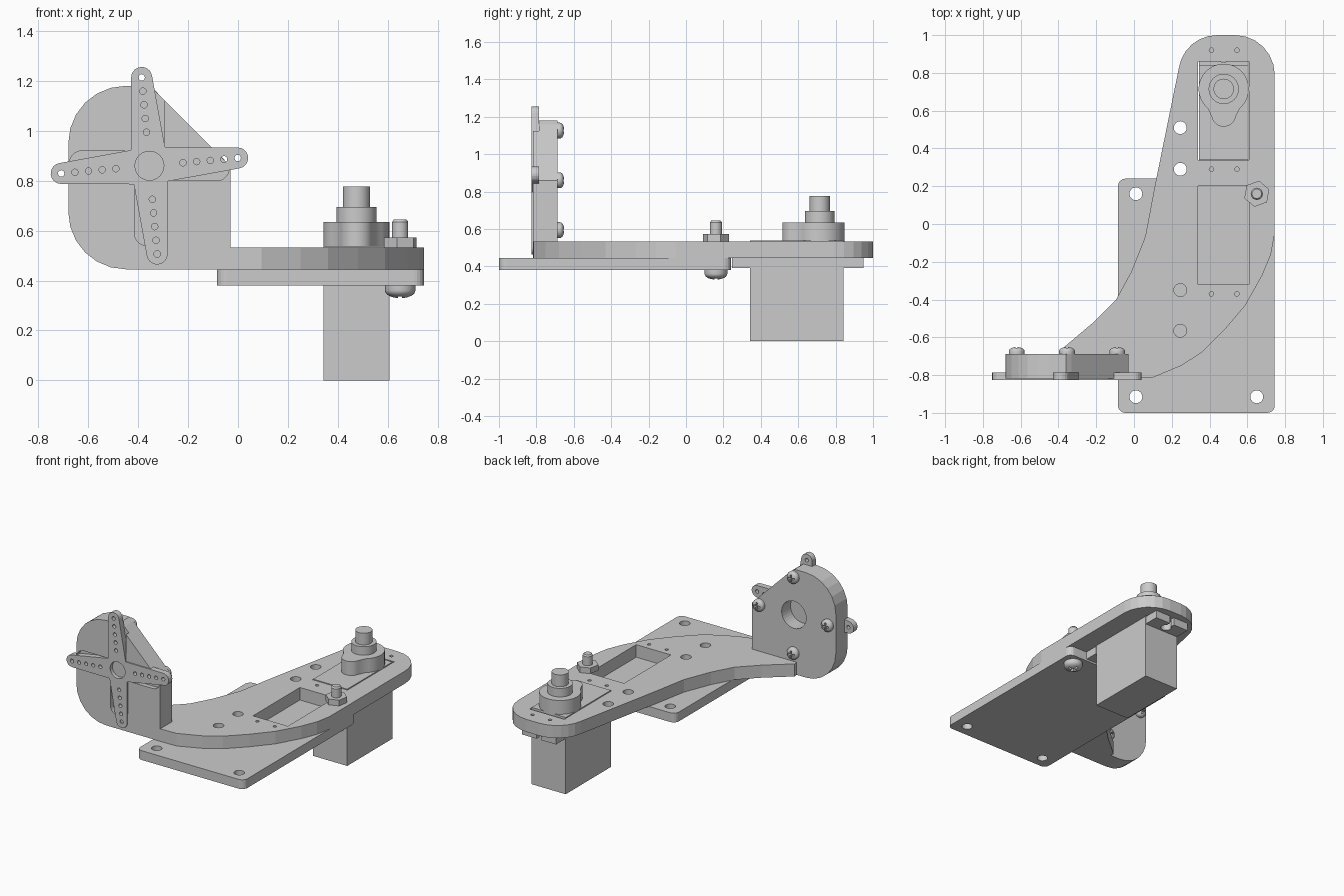
import bpy, bmesh
from math import sin, cos, pi, radians
from mathutils import Matrix, Vector

cube = bpy.data.objects.get("Cube")
if cube:
    bpy.data.objects.remove(cube)

TO_Y = Matrix(((1, 0, 0), (0, 0, 1), (0, 1, 0)))   # upright outlines: (x, z) extruded along y


def arc(cx, cy, r, start=0, end=360, n=24):
    """Points on an arc; a full turn omits the duplicate last point."""
    last = n if end - start >= 360 else n - 1
    return [(cx + r * cos(radians(start + (end - start) * i / last)),
             cy + r * sin(radians(start + (end - start) * i / last))) for i in range(n)]


def rect(x0, x1, y0, y1, r=0):
    if not r:
        return [(x0, y0), (x1, y0), (x1, y1), (x0, y1)]
    corners = [(x1 - r, y1 - r), (x0 + r, y1 - r), (x0 + r, y0 + r), (x1 - r, y0 + r)]
    return [p for i, c in enumerate(corners) for p in arc(*c, r, 90 * i, 90 * i + 90, 6)]


def prism(name, outlines, low, high, upright=False):
    """Extrude closed 2D outlines into solids of one object."""
    bm = bmesh.new()
    for outline in outlines:
        bottom = [bm.verts.new((x, y, low)) for x, y in outline]
        top = [bm.verts.new((x, y, high)) for x, y in outline]
        bm.faces.new(bottom)
        bm.faces.new(top)
        for i in range(len(outline)):
            j = (i + 1) % len(outline)
            bm.faces.new((bottom[i], bottom[j], top[j], top[i]))
    return finish(name, bm, TO_Y if upright else None)


def lathe(name, profile, n=32):
    """Spin a (radius, height) profile around z and cap its ends."""
    bm = bmesh.new()
    rings = [[bm.verts.new((x, y, z)) for x, y in arc(0, 0, r, n=n)] for r, z in profile]
    for a, b in zip(rings, rings[1:]):
        for i in range(n):
            j = (i + 1) % n
            bm.faces.new((a[i], a[j], b[j], b[i]))
    bm.faces.new(rings[0])
    bm.faces.new(rings[-1])
    return finish(name, bm)


def finish(name, bm, turn=None):
    if turn:
        for v in bm.verts:
            v.co = turn @ v.co
    bmesh.ops.recalc_face_normals(bm, faces=bm.faces[:])
    mesh = bpy.data.meshes.new(name)
    bm.to_mesh(mesh)
    bm.free()
    obj = bpy.data.objects.new(name, mesh)
    bpy.context.collection.objects.link(obj)
    return obj


def cut(obj, cutter):
    """Subtract the cutter, bake the result and discard the cutter."""
    mod = obj.modifiers.new("cut", "BOOLEAN")
    mod.operation, mod.solver, mod.object = "DIFFERENCE", "EXACT", cutter
    graph = bpy.context.evaluated_depsgraph_get()
    mesh = bpy.data.meshes.new_from_object(obj.evaluated_get(graph))
    obj.modifiers.clear()
    obj.data = mesh
    bpy.data.objects.remove(cutter)


def smooth(obj):
    bpy.ops.object.select_all(action="DESELECT")
    obj.select_set(True)
    bpy.context.view_layer.objects.active = obj
    bpy.ops.object.shade_smooth_by_angle(angle=radians(25))


def screw_head(name, r, height):
    """Domed head with a cross recess, base at the origin."""
    dome = [(r, 0), (r, height * .4)]
    dome += [(r * cos(t * pi / 12), height * (.4 + .6 * sin(t * pi / 12))) for t in range(1, 6)]
    head = lathe(name, dome)
    a, b = r * .6, r * .13
    cross = [(a, -b), (a, b), (b, b), (b, a), (-b, a), (-b, b),
             (-a, b), (-a, -b), (-b, -b), (-b, -a), (b, -a), (b, -b)]
    cut(head, prism("cross_cutter", [cross], height * .45, height * 2))
    smooth(head)
    return head


# Base plate with rounded corners and mounting holes
plate = prism("base_plate", [rect(-.085, .745, -1, .24, .04)], .38, .445)
cut(plate, prism("cutter", [arc(x, y, .034) for x, y in
                            [(.01, .16), (.01, -.915), (.65, -.915)]], .3, .6))

# Curved horizontal arm
arm_outline = [(-.03, -.818), (.095, -.815), (.25, -.75), (.36, -.68), (.48, -.56), (.59, -.43),
               (.68, -.27), (.725, -.16), (.745, -.05)]
arm_outline += arc(.535, .79, .21, 0, 90, 7) + arc(.44, .795, .205, 90, 172, 7)
arm_outline += [(.106, .18), (.06, -.065), (-.016, -.256), (-.095, -.40), (-.22, -.525),
                (-.38, -.66), (-.37, -.75), (-.05, -.75)]
arm = prism("arm", [arm_outline], .445, .533)
openings = [rect(.34, .61, -.32, .2), rect(.34, .61, .34, .86)]
openings += [arc(.245, y, .034) for y in (.51, .29, -.35, -.565)]
openings += [arc(x, y, .012, n=12) for x in (.41, .545) for y in (.92, .29, -.37)]
cut(arm, prism("cutter", openings, .4, .6))

# Upright bracket with a shaft hole and a cross-shaped pocket
HUB_X, HUB_Z = -.355, .86
left_edge = arc(-.45, .675, .23, 270, 180, 7) + arc(-.45, .95, .23, 180, 90, 7)
bracket = prism("upright_bracket", [[(-.03, .445)] + left_edge +
                [(-.36, 1.18), (-.33, 1.158), (-.03, .858)]], -.818, -.687, True)
cut(bracket, prism("cutter", [arc(HUB_X, HUB_Z, .095, n=32)], -.9, -.6, True))
for pocket in (rect(HUB_X - .32, HUB_X + .32, HUB_Z - .06, HUB_Z + .06, .05),
               rect(HUB_X - .06, HUB_X + .06, HUB_Z - .32, HUB_Z + .32, .05)):
    cut(bracket, prism("cutter", [pocket], -.9, -.787, True))

# Four-armed servo horn, slightly rotated
horn_outline, horn_holes = [], []
for k in range(4):
    turn = 5 + 90 * k
    d, c = Vector((cos(radians(turn)), sin(radians(turn)))), radians(turn + 45)
    hub = Vector((HUB_X, HUB_Z))
    horn_outline += arc(*(hub + d * .355), .042, turn - 85, turn + 85, 11)
    horn_outline.append((HUB_X + .097 * cos(c), HUB_Z + .097 * sin(c)))
    horn_holes += [arc(*(hub + d * (.135 + .055 * i)), .013, n=12) for i in range(5)]
horn = prism("servo_horn", [horn_outline], -.826, -.785, True)
cut(horn, prism("cutter", horn_holes, -.9, -.7, True))
cut(horn, prism("cutter", [arc(HUB_X, HUB_Z, .058)], -.9, -.8, True))

# Bracket screws on the rear face
for i in range(4):
    screw = screw_head("bracket_screw", .042, .037)
    screw.rotation_euler = (-pi / 2, 0, 0)
    screw.location = (HUB_X + .266 * cos(i * pi / 2), -.688, HUB_Z + .266 * sin(i * pi / 2))

# Servo body and slotted mounting tabs
prism("servo_body", [rect(.343, .607, .342, .842)], 0, .538)
tabs = prism("servo_tabs", [rect(.343, .607, .245, .341), rect(.343, .607, .843, .95)], .39, .444)
cut(tabs, prism("cutter", [arc(.475, .89, .034), arc(.475, .295, .034)], .3, .5))
cut(tabs, prism("cutter", [rect(.458, .492, .89, 1), rect(.458, .492, .2, .295)], .3, .5))

# Gear housing with its small lobe, then the stepped output shaft
GEAR = (.475, .715)
housing = arc(*GEAR, .133, -50, 230, 32) + arc(GEAR[0], .58, .065, 190, 350, 12)
smooth(prism("gear_housing", [housing], .53, .635))
shaft = lathe("output_shaft", [(.08, .63), (.08, .695), (.054, .695), (.054, .777)])
shaft.location = (*GEAR, 0)
smooth(shaft)

# Bolt clamping the arm to the plate
bolt = (.65, .16)
shank = lathe("bolt_shank", [(.032, .37), (.032, .635), (.025, .645)])
shank.location = (*bolt, 0)
smooth(shank)
prism("bolt_nut", [arc(*bolt, .07, 20, 380, 6)], .533, .573)
head = screw_head("bolt_head", .061, .052)
head.rotation_euler = (pi, 0, 0)
head.location = (*bolt, .381)
